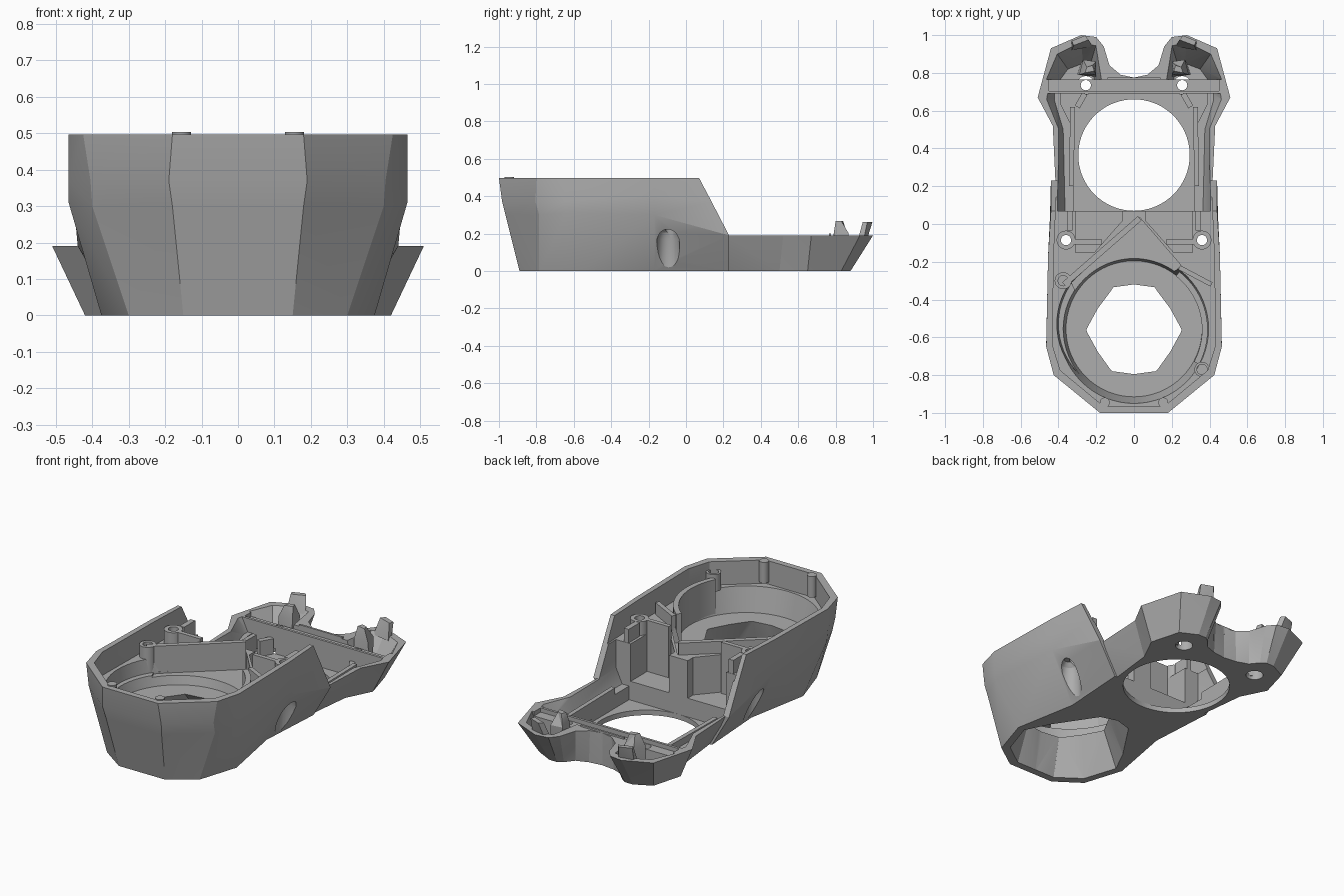
import bpy, bmesh, math

cube = bpy.data.objects.get("Cube")
if cube:
    bpy.data.objects.remove(cube, do_unlink=True)

grey = bpy.data.materials.new("plain grey")
grey.use_nodes = True
grey.diffuse_color = (0.42, 0.42, 0.42, 1)
grey.node_tree.nodes["Principled BSDF"].inputs["Base Color"].default_value = (0.42, 0.42, 0.42, 1)


def make(name, bm):
    bmesh.ops.recalc_face_normals(bm, faces=bm.faces)
    me = bpy.data.meshes.new(name)
    bm.to_mesh(me)
    bm.free()
    me.materials.append(grey)
    ob = bpy.data.objects.new(name, me)
    bpy.context.collection.objects.link(ob)
    return ob


def loft(name, rings):
    """Closed solid through rings of equal point count."""
    bm = bmesh.new()
    vs = [[bm.verts.new(p) for p in r] for r in rings]
    n = len(vs[0])
    for a, b in zip(vs, vs[1:]):
        for i in range(n):
            j = (i + 1) % n
            bm.faces.new((a[i], a[j], b[j], b[i]))
    bm.faces.new(vs[0])
    bm.faces.new(vs[-1])
    bmesh.ops.recalc_face_normals(bm, faces=bm.faces)
    bmesh.ops.triangulate(bm, faces=bm.faces, quad_method="SHORT_EDGE")
    return make(name, bm)


def both(half):
    """Mirror a half outline across x = 0."""
    return half + [(-p[0], *p[1:]) for p in reversed(half) if p[0] > 0]


def at(z, pts):
    return [(x, y, z) for x, y in pts]


def prism(name, pts, z0, z1):
    return loft(name, [at(z0, pts), at(z1, pts)])


def box(name, x0, x1, y0, y1, z0, z1):
    return prism(name, [(x0, y0), (x1, y0), (x1, y1), (x0, y1)], z0, z1)


def turned(name, x, y, profile, n=48):
    """Round solid from (radius, height) pairs."""
    return loft(name, [[(x + r * math.cos(k * math.tau / n), y + r * math.sin(k * math.tau / n), z)
                        for k in range(n)] for r, z in profile])


def cylinder(name, x, y, r, z0, z1, n=24):
    return turned(name, x, y, [(r, z0), (r, z1)], n)


def combine(ob, other, op="DIFFERENCE"):
    m = ob.modifiers.new("bool", "BOOLEAN")
    m.operation, m.solver, m.object = op, "EXACT", other
    bpy.context.view_layer.update()
    ev = ob.evaluated_get(bpy.context.evaluated_depsgraph_get())
    me = bpy.data.meshes.new_from_object(ev)
    ob.modifiers.clear()
    ob.data = me
    bpy.data.objects.remove(other, do_unlink=True)


# Outer shell: tall front housing with a sloped back and undercut sides
shell = loft("shell", [
    both([(.15, -.89, 0), (.3, -.785, 0), (.375, -.55, 0), (.305, -.17, 0), (.33, .23, 0)]),
    both([(.18, -.965, .3), (.4, -.785, .3), (.465, -.64, .31), (.45, -.17, .3), (.44, .23, .19)]),
    both([(.19, -.983, .37), (.405, -.805, .37), (.465, -.65, .37), (.455, -.17, .4), (.44, .137, .37)]),
    both([(.18, -1, .497), (.425, -.8, .497), (.465, -.65, .497), (.455, -.17, .497), (.44, .07, .497)])])

# Low rear tray with two prongs around a notch
tray = loft("tray", [
    both(at(0, [(.3, .1), (.345, .5), (.42, .65), (.37, .83), (.27, .88), (.22, .88),
                (.19, .86), (.15, .81), (.08, .785), (0, .775)])),
    both(at(.19, [(.41, .1), (.43, .52), (.51, .67), (.44, .93), (.28, 1), (.2, .99),
                  (.16, .94), (.13, .84), (.07, .79), (0, .775)]))])
combine(shell, tray, "UNION")

# Upper recess inside the rim, then the round bowl with its wider left side
combine(shell, prism("recess", both([(.16, -.965), (.39, -.775), (.432, -.64), (.425, -.17), (.405, .3)]), .36, .6))
combine(shell, turned("bowl", 0, -.555, [(.36, .22), (.395, .36), (.395, .42)], 64))
combine(shell, turned("bowl_side", -.03, -.53, [(.37, .28), (.385, .42)], 64))

# Funnel opening from the underside up to the bowl floor
combine(shell, loft("funnel", [
    both(at(-.01, [(0, -.85), (.13, -.85), (.27, -.75), (.335, -.55), (.26, -.4), (.1, -.16), (0, -.13)])),
    both(at(.24, [(0, -.79), (.11, -.775), (.185, -.67), (.245, -.56), (.185, -.45), (.11, -.35), (0, -.335)]))]))

# Tray cavity with a side ledge, and its round opening
inner = [(.32, .07), (.32, .5), (.39, .64), (.39, .69)]
ledge = [(.365, .07), (.375, .5), (.42, .65), (.42, .69)]
wall = [(.405, .07), (.4, .5), (.465, .66), (.46, .69)]
combine(shell, prism("tray_cavity", both(inner), .03, .3))
combine(shell, loft("tray_ledge", [both(at(.11, ledge)), both(at(.195, wall)), both(at(.6, wall))]))
combine(shell, cylinder("round_opening", 0, .365, .295, -.1, .1, 72))

for s in (-1, 1):
    # Prong hollows
    low = [(.21, .765), (.39, .765), (.35, .82), (.27, .85), (.23, .85)]
    high = [(.17, .765), (.47, .765), (.41, .905), (.28, .97), (.2, .95)]
    combine(shell, loft("hollow", [at(.035, [(s * x, y) for x, y in low]),
                                   at(.2, [(s * x, y) for x, y in high])]))
    # Pockets beside the outlet, open to the tray
    pocket = [(.06, .1), (.06, .02), (.21, -.15), (.31, -.15), (.31, .1)]
    combine(shell, prism("pocket", [(s * x, y) for x, y in pocket], .14, .5))
    # Side screw channels, with domed tops
    combine(shell, turned("channel", s * .385, -.095,
                          [(.065, -.01), (.06, .17), (.05, .205), (.03, .23)], 24))
    # Screw holes
    combine(shell, cylinder("hole", s * .36, -.085, .027, .1, .5))
    combine(shell, cylinder("hole", s * .255, .735, .027, -.1, .5))
    combine(shell, cylinder("counterbore", s * .255, .735, .048, -.1, .06))
combine(shell, box("bar_groove", -.45, .45, .705, .765, .165, .3))

# Diagonal outlet floor leading out of the bowl
combine(shell, prism("outlet", [(-.33, -.31), (.03, .035), (.25, -.22), (.1, -.35), (-.25, -.5)], .27, .5))


def arc_wall(name, cx, cy, r0, r1, a0, a1, z0, z1, n=24):
    angs = [math.radians(a0 + (a1 - a0) * k / n) for k in range(n + 1)]
    pts = [(cx + r1 * math.cos(a), cy + r1 * math.sin(a)) for a in angs]
    pts += [(cx + r0 * math.cos(a), cy + r0 * math.sin(a)) for a in reversed(angs)]
    return prism(name, pts, z0, z1)


def strip(name, a, b, t, z0, z1):
    dx, dy = b[0] - a[0], b[1] - a[1]
    k = t / 2 / math.hypot(dx, dy)
    ox, oy = -dy * k, dx * k
    return prism(name, [(a[0] + ox, a[1] + oy), (b[0] + ox, b[1] + oy),
                        (b[0] - ox, b[1] - oy), (a[0] - ox, a[1] - oy)], z0, z1)


# Bowl and outlet walls
arc_wall("bowl_wall", 0, -.56, .36, .39, -28, 52, .21, .43)
strip("outlet_wall", (-.37, -.32), (.03, .03), .03, .14, .43)
strip("channel_rib", (.24, -.23), (.41, -.32), .025, .34, .43)

# Screw bosses and rim posts
for name, x, y, r, z0, top in (("left_front_boss", .36, -.77, .04, .35, .45),
                               ("right_middle_boss", -.375, -.3, .045, .27, .43),
                               ("left_back_boss", .36, -.085, .05, .34, .44),
                               ("right_back_boss", -.36, -.085, .05, .34, .44)):
    boss = cylinder(name, x, y, r, z0, top)
    combine(boss, cylinder("bore", x, y, .027, .1, .6))
for s in (-1, 1):
    side = "left" if s > 0 else "right"
    cylinder(side + "_rim_post", s * .155, -.945, .026, .38, .503)
    # Ribs around the back bosses
    strip(side + "_boss_rib", (s * .17, -.095), (s * .315, -.095), .025, .14, .44)
    strip(side + "_deck_rib", (s * .34, -.035), (s * .34, .068), .03, .34, .44)
    # Tray rails and corner ribs
    strip(side + "_rail", (s * .332, .2), (s * .325, .62), .025, .05, .15)
    strip(side + "_corner_rib", (s * .3, .62), (s * .26, .69), .03, .02, .12)
    # Faceted hooks standing on the prongs
    loft(side + "_inner_hook", [
        at(.05, [(s * .2, .78), (s * .3, .79), (s * .28, .85), (s * .21, .85)]),
        at(.2, [(s * .2, .79), (s * .29, .79), (s * .27, .87), (s * .2, .86)]),
        at(.268, [(s * .21, .81), (s * .26, .8), (s * .25, .83), (s * .22, .84)])])
    loft(side + "_tip_hook", [
        at(.17, [(s * .22, .94), (s * .33, .92), (s * .33, .95), (s * .24, .968)]),
        at(.262, [(s * .24, .975), (s * .32, .945), (s * .33, .97), (s * .26, .997)])])

# Ridge along the notch
strip("notch_ridge", (-.14, .77), (.14, .77), .012, .15, .2)

for ob in bpy.context.scene.objects:
    ob.select_set(ob.type == "MESH")
bpy.context.view_layer.objects.active = shell
bpy.ops.object.shade_smooth_by_angle(angle=math.radians(22))
